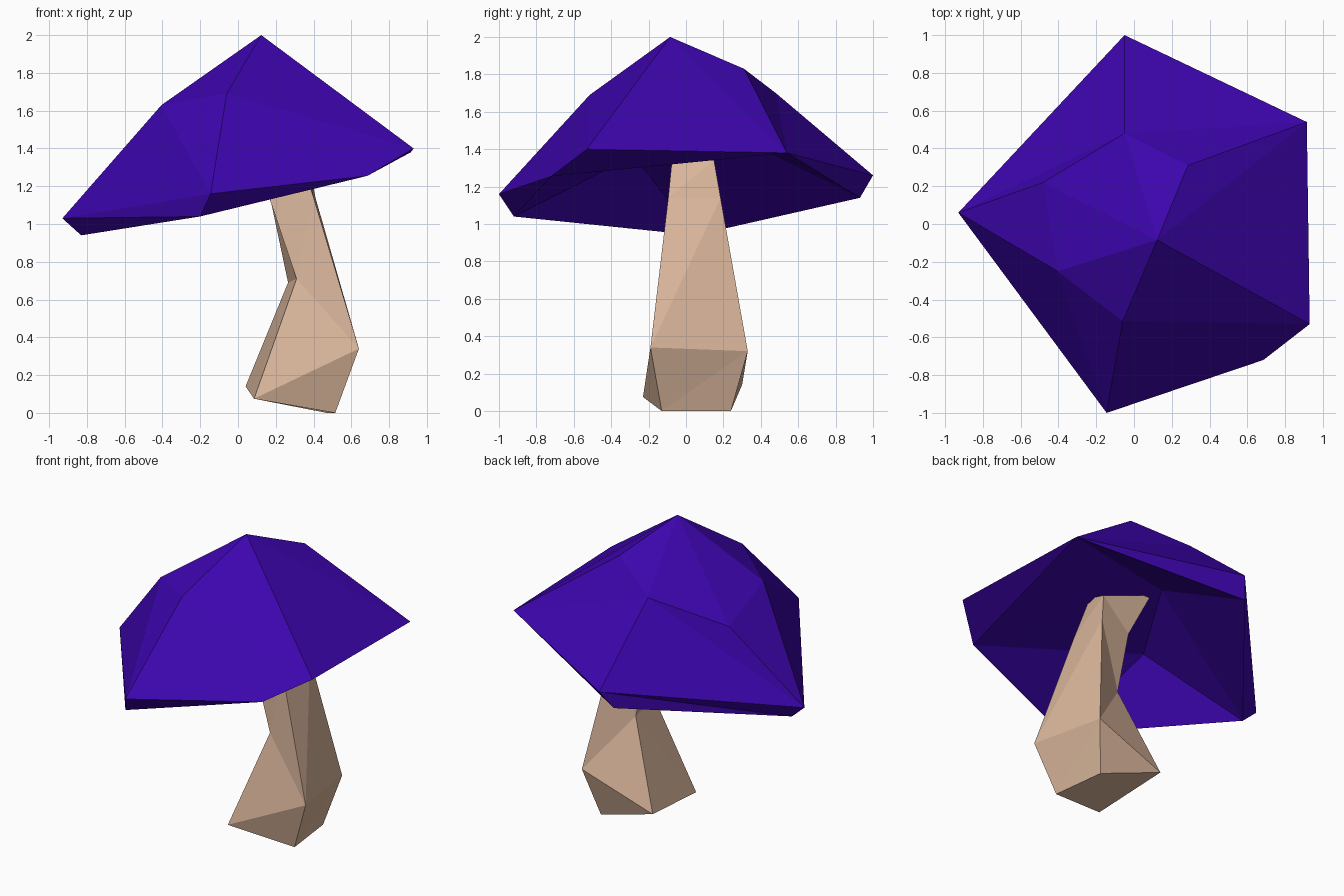
import bpy, bmesh

if "Cube" in bpy.data.objects:
    bpy.data.objects.remove(bpy.data.objects["Cube"])


def material(name, rgb):
    m = bpy.data.materials.new(name)
    m.diffuse_color = (*rgb, 1)
    m.use_nodes = True
    m.node_tree.nodes["Principled BSDF"].inputs["Base Color"].default_value = m.diffuse_color
    return m


def faceted(name, points, faces, mat):
    """Flat-shaded closed solid from named points; each face lists point names."""
    bm = bmesh.new()
    v = {k: bm.verts.new(p) for k, p in points.items()}
    for f in faces:
        bm.faces.new([v[k] for k in f.split()])
    bmesh.ops.recalc_face_normals(bm, faces=bm.faces)
    me = bpy.data.meshes.new(name)
    bm.to_mesh(me)
    bm.free()
    me.materials.append(mat)
    ob = bpy.data.objects.new(name, me)
    bpy.context.collection.objects.link(ob)
    return ob


purple = material("cap purple", (0.046, 0.0015, 0.42))
tan = material("stem tan", (0.70, 0.47, 0.33))

# Cap: apex a, shoulder m*, rim r*, lower lip l*, hollow underside i*
cap = {
    "a": (0.123, -0.085, 2.0),
    "m1": (-0.405, -0.25, 1.63), "m2": (-0.06, -0.515, 1.69), "m3": (0.285, 0.31, 1.83),
    "m4": (-0.05, 0.48, 1.70), "m5": (-0.48, 0.22, 1.52),
    "r1": (-0.93, 0.06, 1.03), "r2": (-0.05, 1.0, 1.26), "r3": (0.915, 0.54, 1.38),
    "r4": (0.93, -0.53, 1.40), "r5": (0.685, -0.72, 1.255), "r6": (-0.145, -1.0, 1.16),
    "l1": (-0.83, 0.05, 0.94), "l2": (-0.11, 0.93, 1.14), "l6": (-0.20, -0.92, 1.04),
    "i1": (-0.31, -0.28, 1.365), "i2": (-0.02, 0.24, 1.48),
}
top = ["a m1 m2", "a m2 r4", "a r4 r3", "a r3 m3", "a m3 m4", "a m4 m5", "a m5 m1",
       "m1 r6 m2", "m2 r6 r4", "r6 r5 r4", "m3 r3 m4", "m4 r3 r2", "m4 r2 r1",
       "m4 r1 m5", "m5 r1 m1", "m1 r1 r6"]
lip = ["r1 r2 l1", "r2 l2 l1", "r2 r3 l2", "r3 r4 r5", "r5 r6 l6", "r6 r1 l6", "r1 l1 l6"]
under = ["r3 i2 l2", "l2 i2 l1", "l1 i2 i1", "l1 i1 l6", "l6 i1 r5", "r5 i1 i2", "r5 i2 r3"]
faceted("cap", cap, top + lip + under, purple)

# Stem: four-sided rings, bent at the middle and flaring left under the cap
rings = [
    [(0.085, -0.23, 0.075), (0.515, -0.13, 0.0), (0.47, 0.24, 0.0), (0.04, 0.30, 0.14)],
    [(0.31, -0.10, 0.71), (0.64, -0.19, 0.34), (0.55, 0.33, 0.32), (0.265, 0.16, 0.69)],
    [(0.165, -0.07, 1.14), (0.40, -0.095, 1.14), (0.41, 0.185, 1.14), (0.17, 0.15, 1.14)],
    [(0.0, -0.05, 1.47), (0.30, -0.065, 1.44), (0.37, 0.15, 1.34), (-0.01, 0.15, 1.48)],
]
stem = {f"{r}{c}": p for r, ring in enumerate(rings) for c, p in enumerate(ring)}
sides = ["00 01 02 03", "30 31 32 33"]
for r in range(3):
    for c in range(4):
        d = (c + 1) % 4
        a, b, e, f = f"{r}{c}", f"{r}{d}", f"{r + 1}{d}", f"{r + 1}{c}"
        if c < 2:      # front and right: crease runs from low left to high right
            sides += [f"{a} {b} {e}", f"{a} {e} {f}"]
        else:
            sides += [f"{a} {b} {f}", f"{b} {e} {f}"]
faceted("stem", stem, sides, tan)
